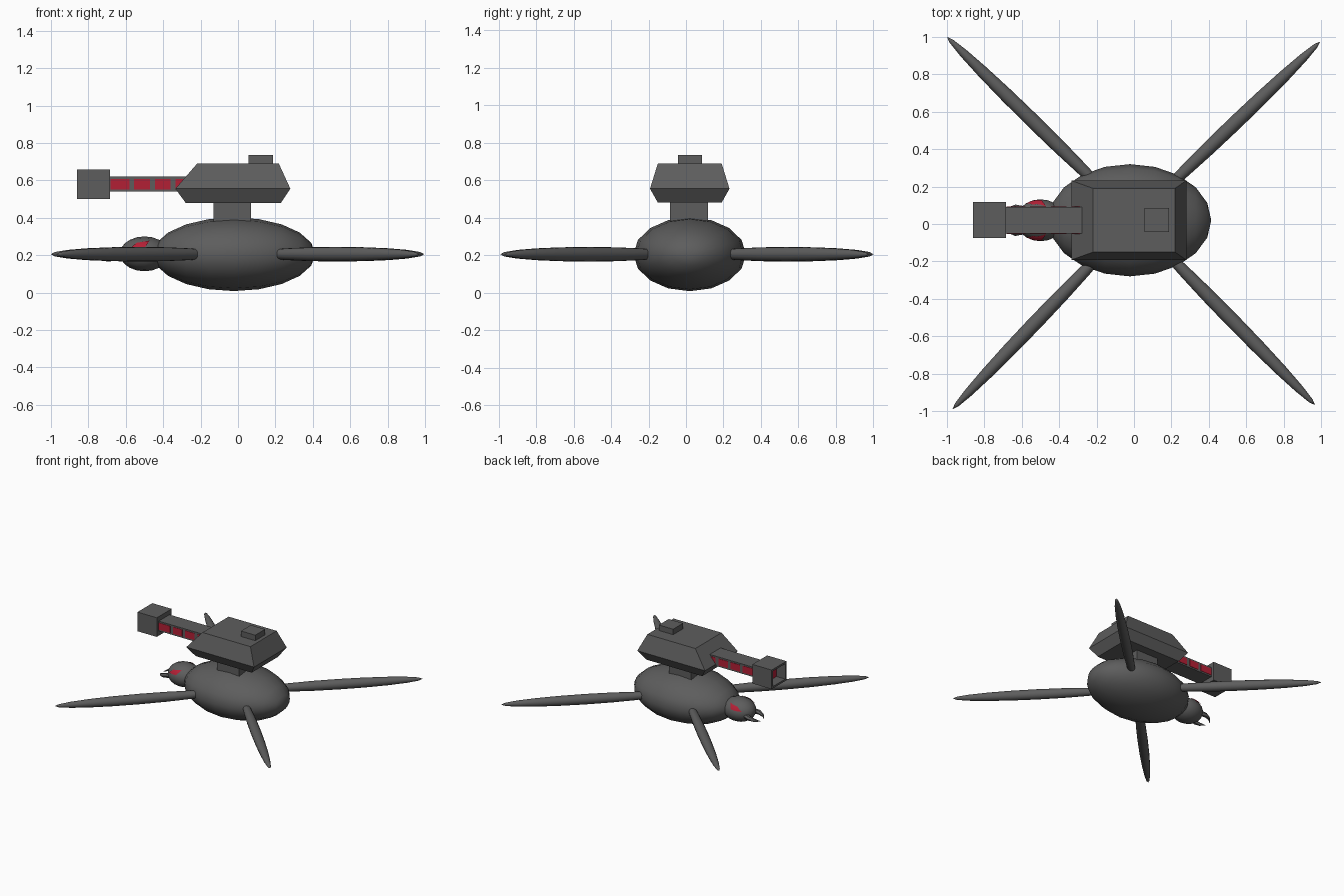
import bpy, bmesh, math
from mathutils import Vector, Matrix

if "Cube" in bpy.data.objects:
    bpy.data.objects.remove(bpy.data.objects["Cube"])

YC = 0.02  # centre line of the body and turret


def material(name, rgb):
    m = bpy.data.materials.new(name)
    m.diffuse_color = (*rgb, 1)
    m.use_nodes = True
    m.node_tree.nodes["Principled BSDF"].inputs["Base Color"].default_value = m.diffuse_color
    return m


GREY = material("dark grey", (0.11, 0.11, 0.11))
RED = material("red", (0.45, 0.014, 0.036))


def finish(name, bm, mats=(GREY,), smooth=False):
    bmesh.ops.recalc_face_normals(bm, faces=bm.faces[:])
    me = bpy.data.meshes.new(name)
    bm.to_mesh(me)
    bm.free()
    for m in mats:
        me.materials.append(m)
    ob = bpy.data.objects.new(name, me)
    bpy.context.collection.objects.link(ob)
    if smooth:
        bpy.ops.object.select_all(action='DESELECT')
        ob.select_set(True)
        bpy.context.view_layer.objects.active = ob
        bpy.ops.object.shade_smooth_by_angle(angle=math.radians(40))
    return ob


def ellipsoid(name, centre, direction, length, ry, rz):
    """Sphere with its poles along a horizontal direction."""
    bm = bmesh.new()
    turn = Vector(direction).to_track_quat('X', 'Z').to_matrix().to_4x4()
    poles = Matrix.Rotation(math.pi / 2, 4, 'Y')
    mat = Matrix.Translation(centre) @ turn @ Matrix.Diagonal((length, ry, rz, 1)) @ poles
    bmesh.ops.create_uvsphere(bm, u_segments=16, v_segments=10, radius=1, matrix=mat)
    return finish(name, bm, smooth=True)


def box_mesh(lo, hi):
    bm = bmesh.new()
    lo, hi = Vector(lo), Vector(hi)
    mat = Matrix.Translation((lo + hi) / 2) @ Matrix.Diagonal((*(hi - lo), 1))
    bmesh.ops.create_cube(bm, size=1, matrix=mat)
    return bm


def box(name, lo, hi, mat=GREY):
    return finish(name, box_mesh(lo, hi), (mat,))


# Body and head
ellipsoid("body", (-0.022, YC, 0.205), (1, 0, 0), 0.435, 0.30, 0.197)
HEAD, HR = Vector((-0.50, YC, 0.207)), Vector((0.132, 0.112, 0.093))
ellipsoid("head", HEAD, (1, 0, 0), *HR)

# Four long tapering legs, from inside the body to each tip
for name, tip in (("back_left", (-1.0, 1.0)), ("back_right", (0.995, 0.975)),
                  ("front_left", (-0.97, -0.99)), ("front_right", (0.968, -0.968))):
    end = Vector((*tip, 0.205))
    start = Vector((math.copysign(0.08, tip[0]), YC + math.copysign(0.08, tip[1]), 0.205))
    ellipsoid(name + "_leg", (start + end) / 2, end - start,
              (end - start).length / 2, 0.039, 0.039)

# Slanted eyes wrapped on the head
corners = [(-0.580, 0.235), (-0.498, 0.241), (-0.472, 0.278), (-0.542, 0.266)]
for side, name in ((-1, "right_eye"), (1, "left_eye")):
    bm = bmesh.new()
    nu, nv = 6, 3
    grid = []
    for j in range(nv + 1):
        row = []
        for i in range(nu + 1):
            u, v = i / nu, j / nv
            a, b, c, d = (Vector(p) for p in corners)
            x, z = a.lerp(b, u).lerp(d.lerp(c, u), v)
            k = 1 - ((x - HEAD.x) / HR.x) ** 2 - ((z - HEAD.z) / HR.z) ** 2
            y = HEAD.y + side * (HR.y * math.sqrt(max(k, 0)) + 0.005)
            row.append(bm.verts.new((x, y, z)))
        grid.append(row)
    for j in range(nv):
        for i in range(nu):
            q = [grid[j][i], grid[j][i + 1], grid[j + 1][i + 1], grid[j + 1][i]]
            bm.faces.new(q if side < 0 else q[::-1])
    me = bpy.data.meshes.new(name)
    bm.to_mesh(me)
    bm.free()
    me.materials.append(RED)
    bpy.context.collection.objects.link(bpy.data.objects.new(name, me))

# Curved pincers at the mouth
path = [(-0.585, 0.055, 0.195, 0.020), (-0.635, 0.066, 0.188, 0.018),
        (-0.675, 0.055, 0.178, 0.012), (-0.705, 0.025, 0.167, 0.002)]
for side, name in ((-1, "right_pincer"), (1, "left_pincer")):
    bm = bmesh.new()
    rings = []
    for x, y, z, r in path:
        rings.append([bm.verts.new((x, YC + side * (y + r * math.cos(a)), z + r * math.sin(a)))
                      for a in (i * math.pi / 3 for i in range(6))])
    for p, q in zip(rings, rings[1:]):
        for i in range(6):
            bm.faces.new((p[i], p[(i + 1) % 6], q[(i + 1) % 6], q[i]))
    bm.faces.new(rings[0])
    bm.faces.new(rings[-1])
    finish(name, bm, smooth=True)

# Turret: neck, faceted shell and hatch
box("turret_neck", (-0.13, -0.085, 0.35), (0.07, 0.118, 0.50))
bm = bmesh.new()
levels = [(-0.28, 0.23, 0.17, 0.48), (-0.335, 0.28, 0.212, 0.555), (-0.218, 0.218, 0.17, 0.69)]
rings = [[bm.verts.new(p) for p in ((x0, YC - w, z), (x1, YC - w, z), (x1, YC + w, z), (x0, YC + w, z))]
         for x0, x1, w, z in levels]
for p, q in zip(rings, rings[1:]):
    for i in range(4):
        bm.faces.new((p[i], p[(i + 1) % 4], q[(i + 1) % 4], q[i]))
bm.faces.new(rings[0])
bm.faces.new(rings[-1])
finish("turret_shell", bm)
box("hatch", (0.057, -0.043, 0.68), (0.187, 0.085, 0.735))

# Barrel with red panels along both sides
box("barrel", (-0.70, -0.05, 0.54), (-0.25, 0.09, 0.62))
for i, (x0, x1) in enumerate(((-0.683, -0.58), (-0.555, -0.47), (-0.445, -0.36), (-0.333, -0.25))):
    box(f"right_panel_{i + 1}", (x0, -0.053, 0.552), (x1, -0.048, 0.608), RED)
    box(f"left_panel_{i + 1}", (x0, 0.088, 0.552), (x1, 0.093, 0.608), RED)

# Muzzle block with a recessed red bore
bm = box_mesh((-0.86, -0.075, 0.50), (-0.685, 0.117, 0.657))
front = min(bm.faces, key=lambda f: f.calc_center_median().x)
bmesh.ops.inset_region(bm, faces=[front], thickness=0.022)
bore = bmesh.ops.extrude_face_region(bm, geom=[front])
bmesh.ops.delete(bm, geom=[front], context='FACES_ONLY')
bmesh.ops.translate(bm, vec=(0.08, 0, 0), verts=[g for g in bore["geom"] if isinstance(g, bmesh.types.BMVert)])
for g in bore["geom"]:
    if isinstance(g, bmesh.types.BMFace):
        g.material_index = 1
finish("muzzle", bm, (GREY, RED))
